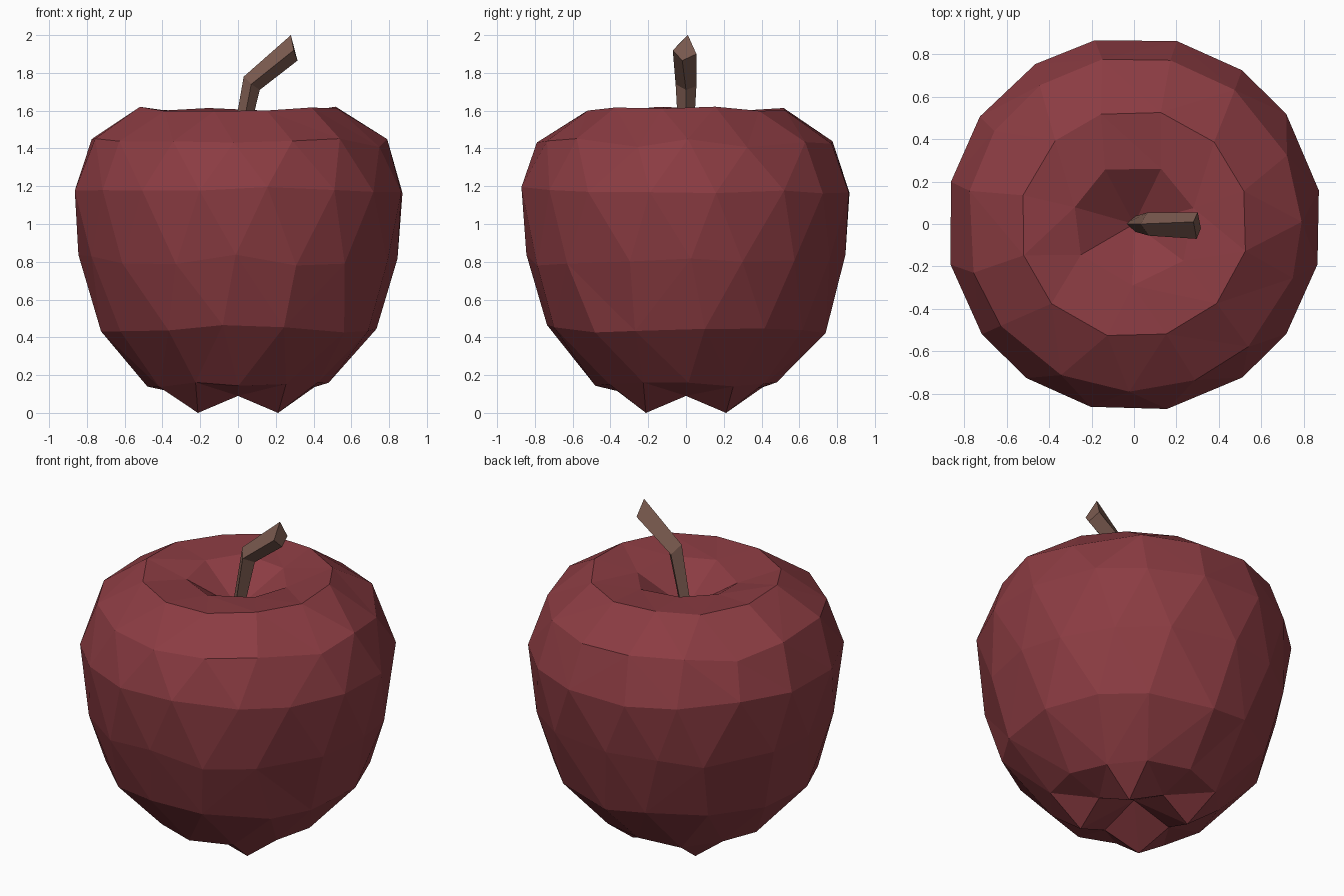
import bpy, bmesh, random
from math import pi, sin, cos

if "Cube" in bpy.data.objects:
    bpy.data.objects.remove(bpy.data.objects["Cube"])

random.seed(4)


def material(name, rgb):
    m = bpy.data.materials.new(name)
    m.diffuse_color = (*rgb, 1)
    m.use_nodes = True
    m.node_tree.nodes["Principled BSDF"].inputs["Base Color"].default_value = m.diffuse_color
    return m


def finish(bm, name, mat):
    bmesh.ops.recalc_face_normals(bm, faces=bm.faces)
    mesh = bpy.data.meshes.new(name)
    bm.to_mesh(mesh)
    bm.free()
    mesh.materials.append(mat)
    ob = bpy.data.objects.new(name, mesh)
    bpy.context.collection.objects.link(ob)
    return ob


def ring(bm, count, r, z, offset, jitter):
    # Irregular ring: list of (angle, vertex), sorted by angle
    out = []
    for i in range(count):
        a = 2 * pi * (i + offset + random.uniform(-jitter, jitter)) / count
        dz = random.uniform(-jitter, jitter) * 0.2
        out.append((a, bm.verts.new((r * cos(a), r * sin(a), z + dz))))
    return out


def stitch(bm, a, b):
    # Join two rings of different counts with triangles
    na, nb = len(a), len(b)
    a = a + [(a[0][0] + 2 * pi, a[0][1])]
    b = b + [(b[0][0] + 2 * pi, b[0][1])]
    i = j = 0
    while i < na or j < nb:
        if j == nb or (i < na and a[i + 1][0] <= b[j + 1][0]):
            bm.faces.new((a[i][1], a[i + 1][1], b[j][1]))
            i += 1
        else:
            bm.faces.new((a[i][1], b[j + 1][1], b[j][1]))
            j += 1


def fan(bm, loop, z):
    c = bm.verts.new((0, 0, z))
    for k in range(len(loop)):
        bm.faces.new((loop[k][1], loop[(k + 1) % len(loop)][1], c))


# Apple body: faceted rings from the lobed underside to the stem hollow
bm = bmesh.new()
lobes = ring(bm, 8, 0.30, 0, 0, 0)
for k in range(0, 8, 2):
    v = lobes[k][1]
    v.co = (v.co.x * 0.85, v.co.y * 0.85, 0.09)
rings = [lobes]
for count, r, z, offset, jitter in (
        (12, 0.48, 0.15, 0.0, 0.08), (14, 0.74, 0.45, 0.3, 0.15),
        (16, 0.845, 0.81, 0.0, 0.15), (16, 0.885, 1.18, 0.5, 0.1),
        (15, 0.79, 1.43, 0.1, 0.13), (12, 0.54, 1.61, 0.5, 0.06),
        (7, 0.29, 1.585, 0.2, 0.12)):
    rings.append(ring(bm, count, r, z, offset, jitter))
for lower, upper in zip(rings, rings[1:]):
    stitch(bm, lower, upper)
fan(bm, rings[0], 0.17)
fan(bm, rings[-1], 1.40)
finish(bm, "apple_body", material("apple_red", (0.26, 0.045, 0.055)))

# Stem: four-sided bent prism that widens to a slanted tip
bm = bmesh.new()
sections = [
    [(-0.04, 0, 1.38), (0, 0.035, 1.38), (0.035, 0, 1.38), (0, -0.035, 1.38)],
    [(0.03, 0, 1.78), (0.065, 0.055, 1.73), (0.115, 0, 1.71), (0.07, -0.055, 1.74)],
    [(0.28, 0.01, 2.0), (0.30, 0.055, 1.90), (0.315, -0.02, 1.865), (0.295, -0.07, 1.92)],
]
loops = [[bm.verts.new(p) for p in s] for s in sections]
for a, b in zip(loops, loops[1:]):
    for k in range(4):
        n = (k + 1) % 4
        bm.faces.new((a[k], a[n], b[n], b[k]))
bm.faces.new(loops[0])
bm.faces.new(loops[-1])
finish(bm, "stem", material("stem_brown", (0.20, 0.105, 0.08)))
